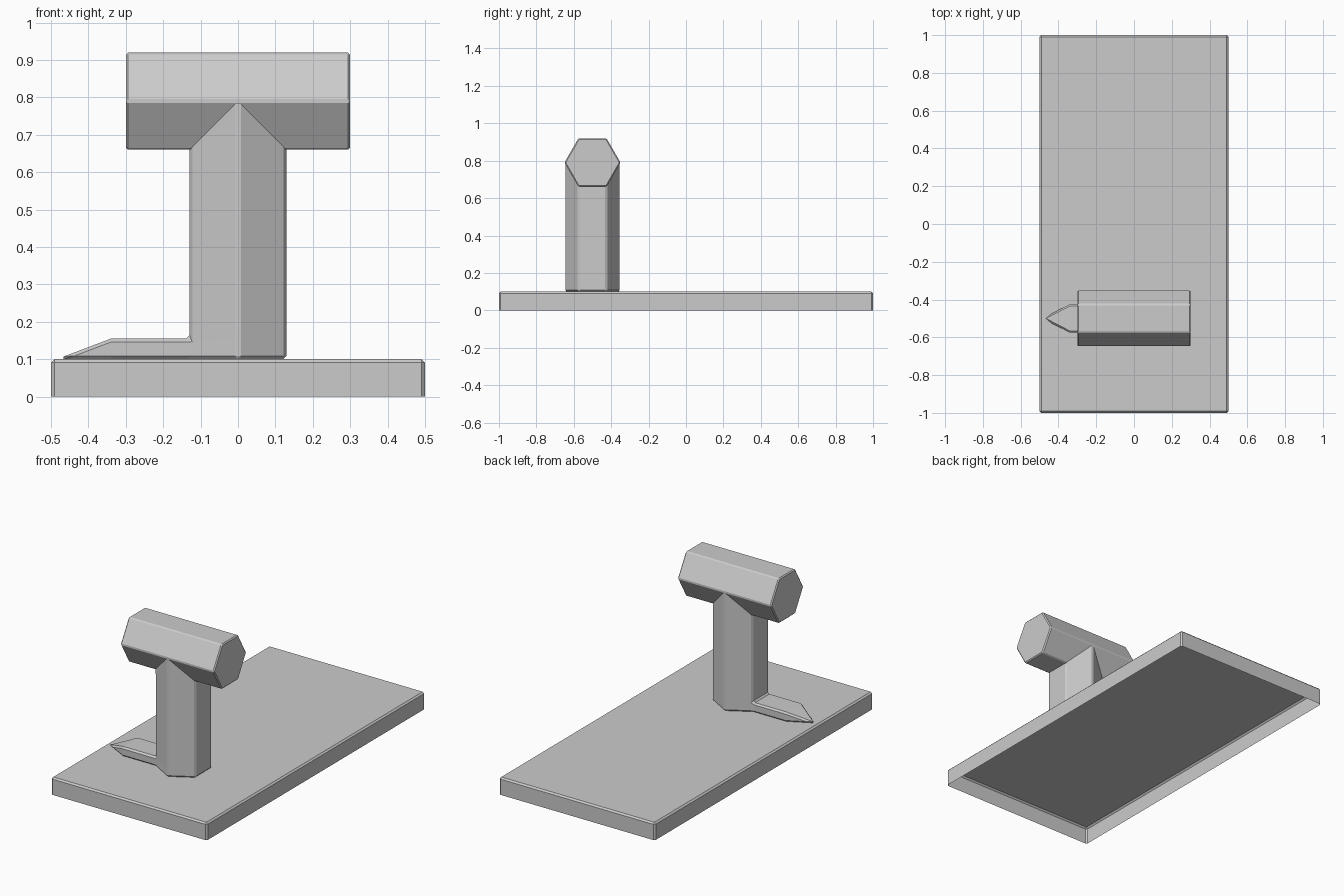
import bpy, bmesh
from math import sin, cos, pi
from mathutils import Vector

if "Cube" in bpy.data.objects:
    bpy.data.objects.remove(bpy.data.objects["Cube"])

R = 0.15      # hexagon radius of post and head
CY = -0.5     # centre of post in y


def finish(name, bm, width):
    bmesh.ops.recalc_face_normals(bm, faces=bm.faces)
    me = bpy.data.meshes.new(name)
    bm.to_mesh(me)
    bm.free()
    ob = bpy.data.objects.new(name, me)
    bpy.context.collection.objects.link(ob)
    mod = ob.modifiers.new("edge_chamfer", 'BEVEL')
    mod.width = width
    mod.segments = 1
    mod.limit_method = 'ANGLE'
    return ob


def bridge(bm, a, b, skip=()):
    n = len(a)
    for i in range(n):
        if i not in skip:
            bm.faces.new((a[i], a[(i + 1) % n], b[(i + 1) % n], b[i]))


# Base slab, open underneath
bm = bmesh.new()
bmesh.ops.create_cube(bm, size=1)
for v in bm.verts:
    v.co = Vector((v.co.x, v.co.y * 2, (v.co.z + 0.5) * 0.1))
bm.faces.ensure_lookup_table()
bottom = [f for f in bm.faces if f.calc_center_median().z < 0.01]
bmesh.ops.delete(bm, geom=bottom, context='FACES_ONLY')
finish("base", bm, 0.009)

# Hexagonal head lying along x
bm = bmesh.new()
rings = [[bm.verts.new((x, CY + R * cos(k * pi / 3), 0.79 + R * sin(k * pi / 3)))
          for k in range(6)] for x in (-0.3, 0.3)]
bridge(bm, *rings)
for r in rings:
    bm.faces.new(r)
finish("head", bm, 0.006)

# Hexagonal post, mitred into the head, with a pointed foot on the -x side
bm = bmesh.new()
angles = [pi / 2 + k * pi / 3 for k in range(6)]   # side 1 faces -x


def ring(z_of):
    return [bm.verts.new((R * cos(a), CY + R * sin(a), z_of(a))) for a in angles]


low = ring(lambda a: 0.1)
mid = ring(lambda a: 0.155)
top = ring(lambda a: 0.79 if abs(cos(a)) < 0.1 else 0.66)
bridge(bm, low, mid, skip=(1,))
bridge(bm, mid, top)
bm.faces.new(low)
root = [low[1], low[2], mid[2], mid[1]]
toe = [bm.verts.new((-0.34, v.co.y, v.co.z)) for v in root]
tip = bm.verts.new((-0.485, CY, 0.1))
bridge(bm, root, toe)
for i in range(4):
    bm.faces.new((toe[i], toe[(i + 1) % 4], tip))
finish("post_and_pointer", bm, 0.009)
